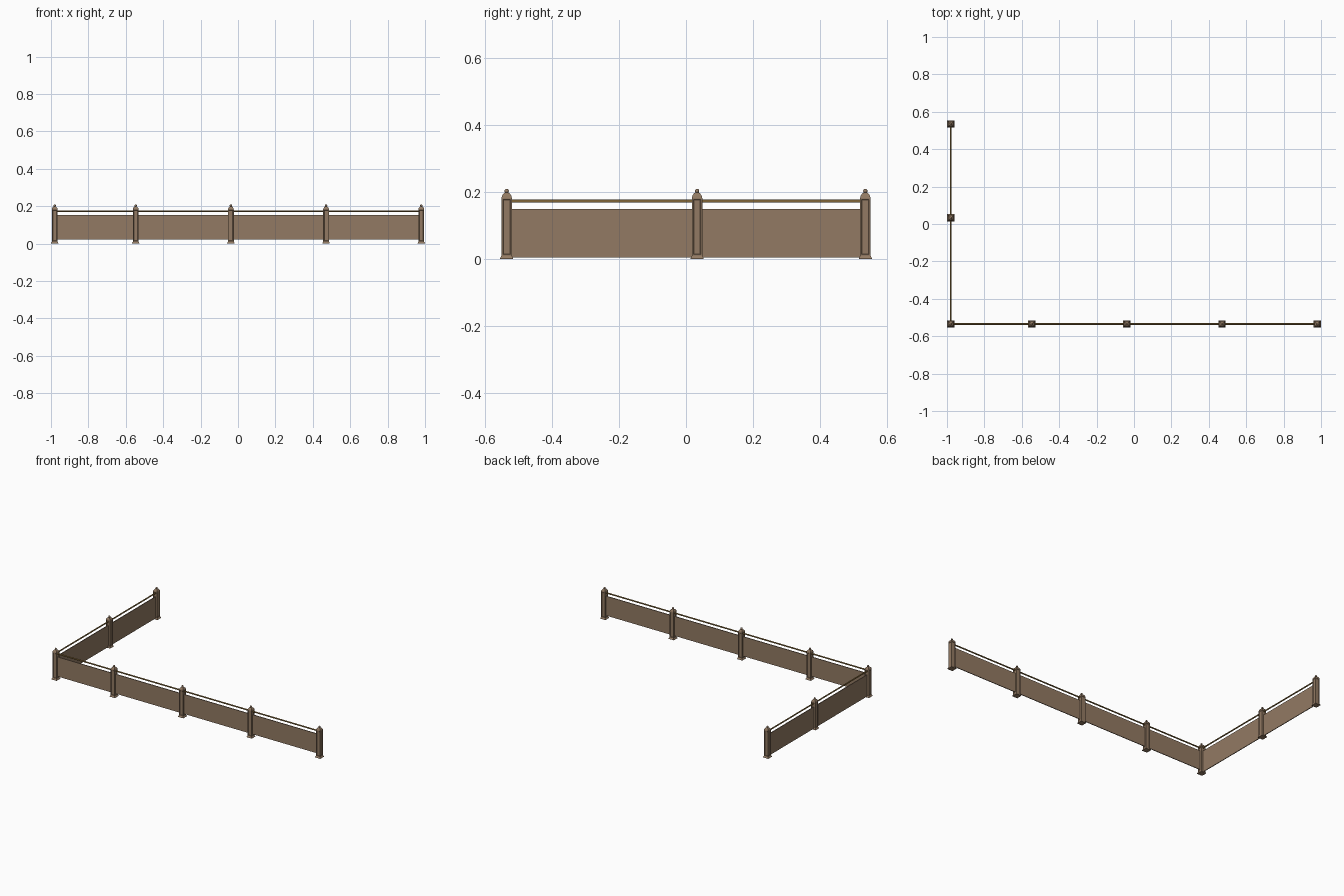
import bpy, bmesh, math
from mathutils import Matrix

if "Cube" in bpy.data.objects:
    bpy.data.objects.remove(bpy.data.objects["Cube"])

X, Y = 0.98, 0.535


def material(name, rgb):
    m = bpy.data.materials.new(name)
    m.diffuse_color = (*rgb, 1)
    m.use_nodes = True
    m.node_tree.nodes["Principled BSDF"].inputs["Base Color"].default_value = m.diffuse_color
    return m


WOOD = material("brown wood", (0.29, 0.195, 0.125))
BRASS = material("golden brown", (0.28, 0.17, 0.05))


def finish(name, bm, mats, loc=(0, 0, 0)):
    me = bpy.data.meshes.new(name)
    bm.to_mesh(me)
    bm.free()
    for m in mats:
        me.materials.append(m)
    ob = bpy.data.objects.new(name, me)
    ob.location = loc
    bpy.context.collection.objects.link(ob)
    return ob


def box(name, size, loc, mat):
    bm = bmesh.new()
    bmesh.ops.create_cube(bm, size=1, matrix=Matrix.Diagonal((*size, 1)))
    return finish(name, bm, [mat], loc)


def rail(name, length, axis, radius, loc, mat):
    bm = bmesh.new()
    rot = Matrix.Rotation(math.pi / 2, 4, 'Y' if axis == 'X' else 'X')
    bmesh.ops.create_cone(bm, cap_ends=True, segments=12, radius1=radius,
                          radius2=radius, depth=length, matrix=rot)
    for f in bm.faces:
        f.smooth = len(f.verts) == 4
    return finish(name, bm, [mat], loc)


def post(name, x, y):
    # square sections (height, half width): flared foot, shaft, rounded head
    sections = [(0, 0.0195), (0.003, 0.0195), (0.010, 0.0155), (0.183, 0.0155),
                (0.190, 0.0135), (0.196, 0.0095), (0.199, 0.005)]
    bm = bmesh.new()
    rings = [[bm.verts.new((sx * h, sy * h, z)) for sx, sy in
              ((-1, -1), (1, -1), (1, 1), (-1, 1))] for z, h in sections]
    shaft = []
    for k, (a, b) in enumerate(zip(rings, rings[1:])):
        for i in range(4):
            j = (i + 1) % 4
            f = bm.faces.new((a[i], a[j], b[j], b[i]))
            if k == 2:
                shaft.append(f)
    bm.faces.new(rings[0][::-1])
    bm.faces.new(rings[-1])
    bmesh.ops.recalc_face_normals(bm, faces=bm.faces)
    # recessed field on each shaft side
    bmesh.ops.inset_individual(bm, faces=shaft, thickness=0.006, depth=0)
    bmesh.ops.inset_individual(bm, faces=shaft, thickness=0.0025, depth=-0.002)
    # ball finial
    ball = bmesh.ops.create_uvsphere(bm, u_segments=12, v_segments=8, radius=0.0065,
                                     matrix=Matrix.Translation((0, 0, 0.2035)))
    for v in ball["verts"]:
        for f in v.link_faces:
            f.smooth = True
    return finish(name, bm, [WOOD], (x, y, 0))


# posts along the front, then up the left side
for i, x in enumerate((-X, -0.547, -0.038, 0.471, X)):
    post(f"front_post_{i + 1}", x, -Y)
for i, y in enumerate((0.033, Y)):
    post(f"side_post_{i + 1}", -X, y)

# thin boards
box("front_panel", (2 * X, 0.005, 0.131), (0, -Y, 0.0875), WOOD)
box("side_panel", (0.005, 2 * Y, 0.145), (-X, 0, 0.0775), WOOD)

# handrails
rail("front_rail", 2 * X, 'X', 0.0045, (0, -Y, 0.174), BRASS)
rail("side_rail", 2 * Y, 'Y', 0.0045, (-X, 0, 0.173), BRASS)
